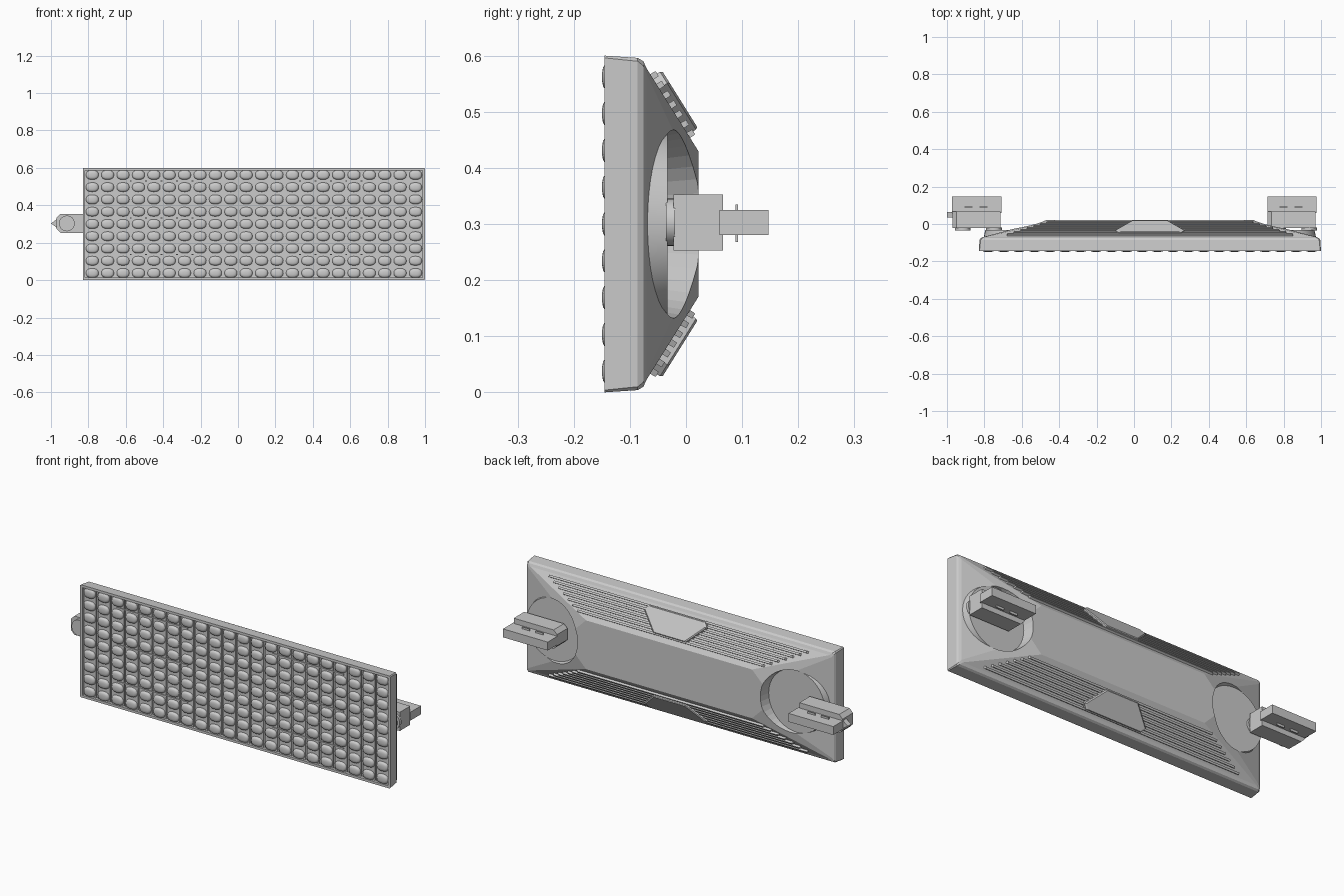
import bpy, bmesh, math

if "Cube" in bpy.data.objects:
    bpy.data.objects.remove(bpy.data.objects["Cube"])

CX, CZ = 0.085, 0.3


def finish(bm, name, smooth=False):
    bmesh.ops.recalc_face_normals(bm, faces=bm.faces[:])
    me = bpy.data.meshes.new(name)
    bm.to_mesh(me)
    bm.free()
    ob = bpy.data.objects.new(name, me)
    bpy.context.collection.objects.link(ob)
    if smooth:
        bpy.ops.object.select_all(action='DESELECT')
        ob.select_set(True)
        bpy.context.view_layer.objects.active = ob
        bpy.ops.object.shade_smooth_by_angle(angle=math.radians(35))
    return ob


def loft(bm, rings):
    """Closed skin through rings of points, capped at both ends."""
    vs = [[bm.verts.new(p) for p in r] for r in rings]
    n = len(vs[0])
    for a, b in zip(vs, vs[1:]):
        for i in range(n):
            j = (i + 1) % n
            bm.faces.new((a[i], a[j], b[j], b[i]))
    bm.faces.new(vs[0][::-1])
    bm.faces.new(vs[-1])


def rect(hx, hz, y, c):
    """Rectangle ring with cut corners, facing y."""
    pts = [(hx - c, hz), (hx, hz - c), (hx, c - hz), (hx - c, -hz),
           (c - hx, -hz), (-hx, c - hz), (-hx, hz - c), (c - hx, hz)]
    return [(CX + x, y, CZ + z) for x, z in pts]


def disc(x, z, y, r, n=32):
    return [(x + r * math.cos(2 * math.pi * i / n), y, z + r * math.sin(2 * math.pi * i / n))
            for i in range(n)]


def box(bm, x0, x1, y0, y1, z0, z1):
    loft(bm, [[(x0, y, z0), (x1, y, z0), (x1, y, z1), (x0, y, z1)] for y in (y0, y1)])


# Housing: recessed front, rim, side wall, sloped back and raised plateau
bm = bmesh.new()
loft(bm, [rect(0.902, 0.287, -0.128, 0.002), rect(0.902, 0.287, -0.145, 0.002),
          rect(0.915, 0.300, -0.145, 0.004), rect(0.911, 0.296, -0.086, 0.006),
          rect(0.905, 0.290, -0.076, 0.008), rect(0.893, 0.277, -0.070, 0.010),
          rect(0.550, 0.130, 0.022, 0.060)])
housing = finish(bm, "housing")

# Round mounting pockets cut into both end slopes
PADS = (CX - 0.715, CX + 0.715)
for px in PADS:
    bm = bmesh.new()
    loft(bm, [disc(px, CZ, -0.034, 0.166, 40), disc(px, CZ, 0.1, 0.19, 40)])
    cutter = finish(bm, "pocket_cutter")
    cutter.hide_render = True
    mod = housing.modifiers.new("pocket", 'BOOLEAN')
    mod.operation = 'DIFFERENCE'
    mod.solver = 'EXACT'
    mod.object = cutter
    bpy.context.view_layer.objects.active = housing
    bpy.ops.object.modifier_apply(modifier=mod.name)
    bpy.data.objects.remove(cutter)

# Raised pads filling the pockets on the outer side
for side, px in zip(("left", "right"), PADS):
    bm = bmesh.new()
    loft(bm, [disc(px, CZ, -0.078, 0.175, 40), disc(px, CZ, -0.033, 0.165, 40)])
    finish(bm, side + "_mount_pad", True)


def on_slope(x, t, off, s):
    """Point on the upper (s=1) or lower (s=-1) long slope, raised by off."""
    return (CX + x, -0.070 + 0.092 * t + 0.85 * off, CZ + s * (0.277 - 0.147 * t + 0.53 * off))


# Cooling ribs and a trapezoid cover plate on each long slope
for s, side in ((1, "upper"), (-1, "lower")):
    bm = bmesh.new()
    for i in range(7):
        t = 0.1 + 0.118 * i
        half = 0.80 - 0.30 * t
        loft(bm, [[on_slope(e * half, t - 0.035, -0.01, s),
                   on_slope(e * (half - 0.01), t - 0.030, 0.011, s),
                   on_slope(e * (half - 0.01), t + 0.030, 0.011, s),
                   on_slope(e * half, t + 0.035, -0.01, s)] for e in (-1, 1)])
    finish(bm, side + "_cooling_ribs")
    bm = bmesh.new()
    outline = [(0.165, 0.10), (0.185, 0.24), (0.095, 0.80),
               (-0.095, 0.80), (-0.185, 0.24), (-0.165, 0.10)]
    loft(bm, [[on_slope(x * k, 0.45 + (t - 0.45) * k, off, s) for x, t in outline]
              for off, k in ((-0.01, 1), (0.017, 1), (0.021, 0.95))])
    finish(bm, side + "_cover_plate")

# Lamp strips, lenses and small wiring rails on the front
COLS, ROWS, DX, DZ = 22, 9, 0.0823, 0.0656
strips, lenses = bmesh.new(), bmesh.new()
for c in range(COLS):
    x = CX + (c - (COLS - 1) / 2) * DX
    box(strips, x - 0.036, x + 0.036, -0.135, -0.125, 0.014, 0.586)
    for r in range(ROWS):
        z = CZ + (r - (ROWS - 1) / 2) * DZ
        rings = []
        for y, k in ((-0.133, 1), (-0.140, 0.97), (-0.145, 0.86), (-0.148, 0.65), (-0.1495, 0.3)):
            ring = []
            for i in range(16):
                a = 2 * math.pi * i / 16
                ca, sa = math.cos(a), math.sin(a)
                ring.append((x + 0.034 * k * math.copysign(abs(ca) ** 0.8, ca), y,
                             z + 0.025 * k * math.copysign(abs(sa) ** 0.8, sa)))
            rings.append(ring)
        loft(lenses, rings)
finish(strips, "lamp_strips")
finish(lenses, "lamp_lenses", True)
bm = bmesh.new()
for z in (0.53, 0.333, 0.136):
    for x0, x1 in ((-0.62, -0.2), (0.3, 0.72)):
        box(bm, x0, x1, -0.139, -0.13, z - 0.003, z + 0.003)
finish(bm, "wiring_rails")

# Mount brackets: feet, knuckle block, blade, pins and end nub
for side, mx in (("left", -0.84), ("right", 0.845)):
    bm = bmesh.new()
    prof = [(-0.11, 0.05), (0.125, 0.05), (0.125, -0.05), (-0.11, -0.05), (-0.13, -0.03), (-0.13, 0.03)]
    loft(bm, [[(mx + x, y, 0.303 + z) for x, z in prof] for y in (-0.022, 0.066)])
    finish(bm, side + "_mount_knuckle")
    bm = bmesh.new()
    for fx in (-0.075, 0.092):
        loft(bm, [disc(mx + fx, 0.303, y, 0.042) for y in (-0.036, -0.02)])
    finish(bm, side + "_mount_feet", True)
    bm = bmesh.new()
    box(bm, mx - 0.132, mx + 0.132, 0.06, 0.147, 0.28, 0.325)
    finish(bm, side + "_mount_blade")
    bm = bmesh.new()
    for fx in (-0.045, 0.035):
        box(bm, mx + fx - 0.022, mx + fx + 0.022, 0.088, 0.093, 0.268, 0.335)
    finish(bm, side + "_blade_pins")
    if side == "left":
        bm = bmesh.new()
        loft(bm, [[(-1.0, y, 0.303), (-0.965, y, 0.328), (-0.965, y, 0.278)] for y in (0.035, 0.064)])
        finish(bm, "left_end_nub")
